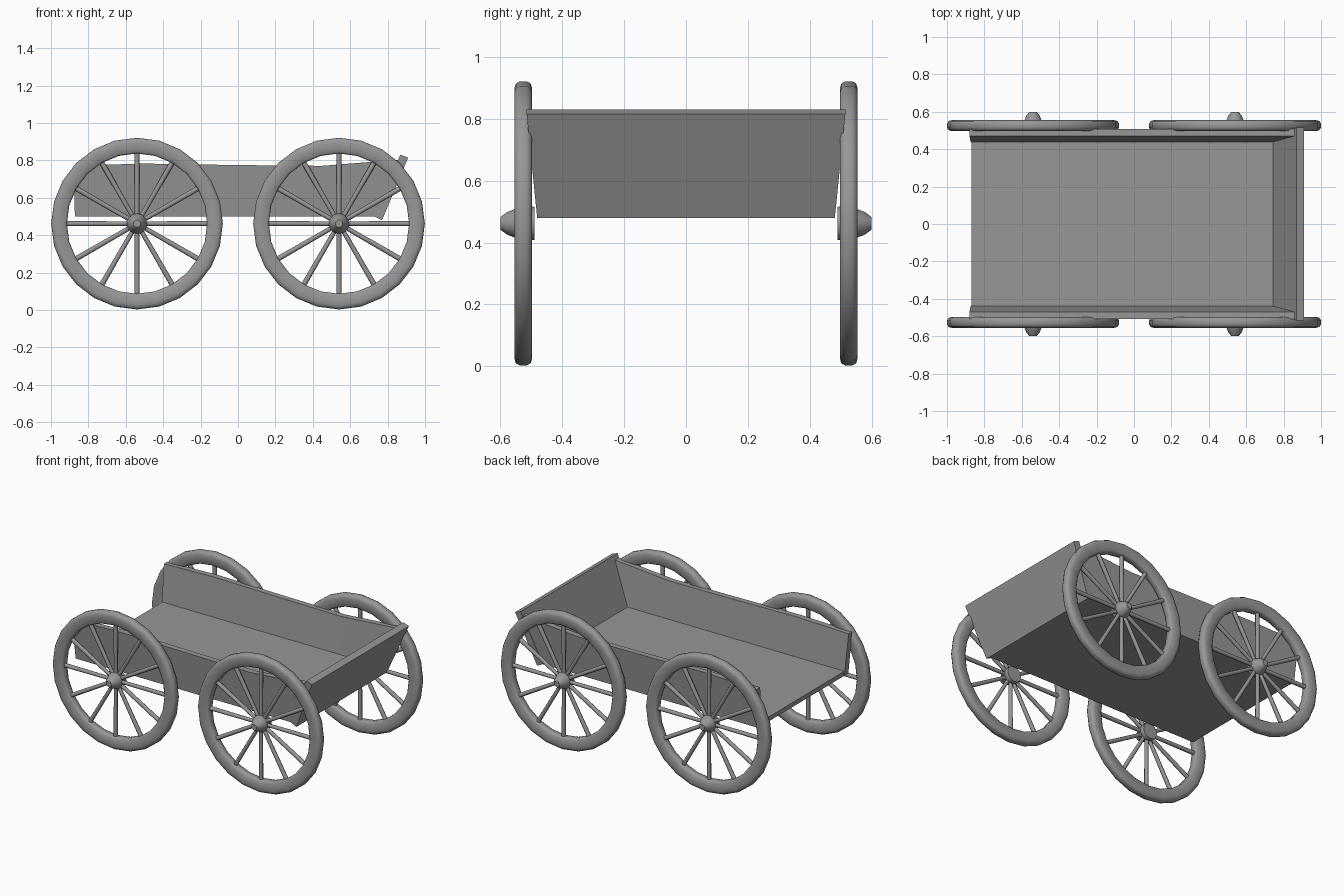
import bpy, bmesh
from math import sin, cos, pi, radians

if "Cube" in bpy.data.objects:
    bpy.data.objects.remove(bpy.data.objects["Cube"])

WX, WY, WZ = 0.54, 0.526, 0.462   # wheel centre
R = 0.459

# Dark grey used on every part
GREY = bpy.data.materials.new("dark_grey")
GREY.diffuse_color = (0.31, 0.31, 0.31, 1)
GREY.use_nodes = True
GREY.node_tree.nodes["Principled BSDF"].inputs["Base Color"].default_value = GREY.diffuse_color


def finish(name, bm, smooth=False):
    bmesh.ops.recalc_face_normals(bm, faces=bm.faces)
    me = bpy.data.meshes.new(name)
    bm.to_mesh(me)
    bm.free()
    me.materials.append(GREY)
    ob = bpy.data.objects.new(name, me)
    bpy.context.collection.objects.link(ob)
    if smooth:
        bpy.ops.object.select_all(action='DESELECT')
        ob.select_set(True)
        bpy.context.view_layer.objects.active = ob
        bpy.ops.object.shade_smooth_by_angle(angle=radians(50))
    return ob


def lathe(bm, profile, n, closed):
    """Revolve (radius, y) points around the y axis."""
    rings = [[bm.verts.new((r * cos(2 * pi * i / n), y, r * sin(2 * pi * i / n)))
              for i in range(n)] for r, y in profile]
    pairs = list(zip(rings, rings[1:]))
    if closed:
        pairs.append((rings[-1], rings[0]))
    else:
        bm.faces.new(rings[0])
        bm.faces.new(rings[-1])
    for a, b in pairs:
        for i in range(n):
            j = (i + 1) % n
            bm.faces.new((a[i], a[j], b[j], b[i]))


def loft(name, sections):
    """Bridge matching closed cross-sections and cap both ends."""
    bm = bmesh.new()
    rings = [[bm.verts.new(p) for p in s] for s in sections]
    n = len(rings[0])
    for a, b in zip(rings, rings[1:]):
        for i in range(n):
            j = (i + 1) % n
            bm.faces.new((a[i], a[j], b[j], b[i]))
    bm.faces.new(rings[0])
    bm.faces.new(rings[-1])
    return finish(name, bm)


# Wheel parts, outer side towards +y
def rim():
    bm = bmesh.new()
    lathe(bm, [(0.375, -0.018), (0.385, -0.027), (0.435, -0.029), (0.452, -0.024),
               (R, -0.012), (R, 0.012), (0.452, 0.024), (0.435, 0.029),
               (0.385, 0.027), (0.375, 0.018)], 24, True)
    return finish("wheel_rim", bm, True)


def hub():
    bm = bmesh.new()
    lathe(bm, [(0.053, -0.037), (0.055, -0.025), (0.055, 0.01), (0.045, 0.03),
               (0.036, 0.053), (0.020, 0.074)], 12, False)
    return finish("wheel_hub", bm, True)


def spokes():
    bm = bmesh.new()
    for k in range(12):
        a = k * pi / 6
        rings = []
        for d, w in ((0.035, 0.012), (0.39, 0.014)):
            ring = []
            for i in range(8):
                t = w * cos(i * pi / 4)
                ring.append(bm.verts.new((d * cos(a) - t * sin(a), w * sin(i * pi / 4),
                                          d * sin(a) + t * cos(a))))
            rings.append(ring)
        for i in range(8):
            j = (i + 1) % 8
            bm.faces.new((rings[0][i], rings[0][j], rings[1][j], rings[1][i]))
        for ring in rings:
            bm.faces.new(ring)
    return finish("wheel_spokes", bm, True)


# Four wheels, outer hub caps pointing away from the body
parts = [rim(), hub(), spokes()]
for x in (-WX, WX):
    for s in (1, -1):
        for p in parts:
            ob = p.copy()
            ob.name = p.name + ("_front" if s < 0 else "_rear")
            ob.location = (x, s * WY, WZ)
            ob.rotation_euler = (0, 0, 0 if s > 0 else pi)
            bpy.context.collection.objects.link(ob)
for p in parts:
    bpy.data.objects.remove(p)

# Floor
loft("floor", [[(x0, y, 0.50), (x1, y, 0.50), (x1 + 0.012, y, 0.53), (x0, y, 0.53)]
               for x0, x1, y in ((-0.87, 0.745, -0.465), (-0.87, 0.745, 0.465))])

# Flared side boards with a gently sagging top edge: (bottom x, top x, top z)
stations = [(-0.872, -0.88, 0.772), (-0.5, -0.5, 0.783), (0.0, 0.0, 0.775),
            (0.45, 0.45, 0.771), (0.745, 0.875, 0.805)]
for s, name in ((-1, "side_board_front"), (1, "side_board_back")):
    loft(name, [[(xb, s * 0.478, 0.50), (xt, s * 0.508, zt),
                 (xt, s * 0.470, zt), (xb, s * 0.435, 0.50)]
                for xb, xt, zt in stations])

# Slanted end board, wider at the top
loft("end_board", [
    [(0.73, -0.481, 0.50), (0.73, 0.481, 0.50), (0.77, 0.481, 0.48), (0.77, -0.481, 0.48)],
    [(0.868, -0.515, 0.83), (0.868, 0.515, 0.83), (0.910, 0.515, 0.815), (0.910, -0.515, 0.815)]])
